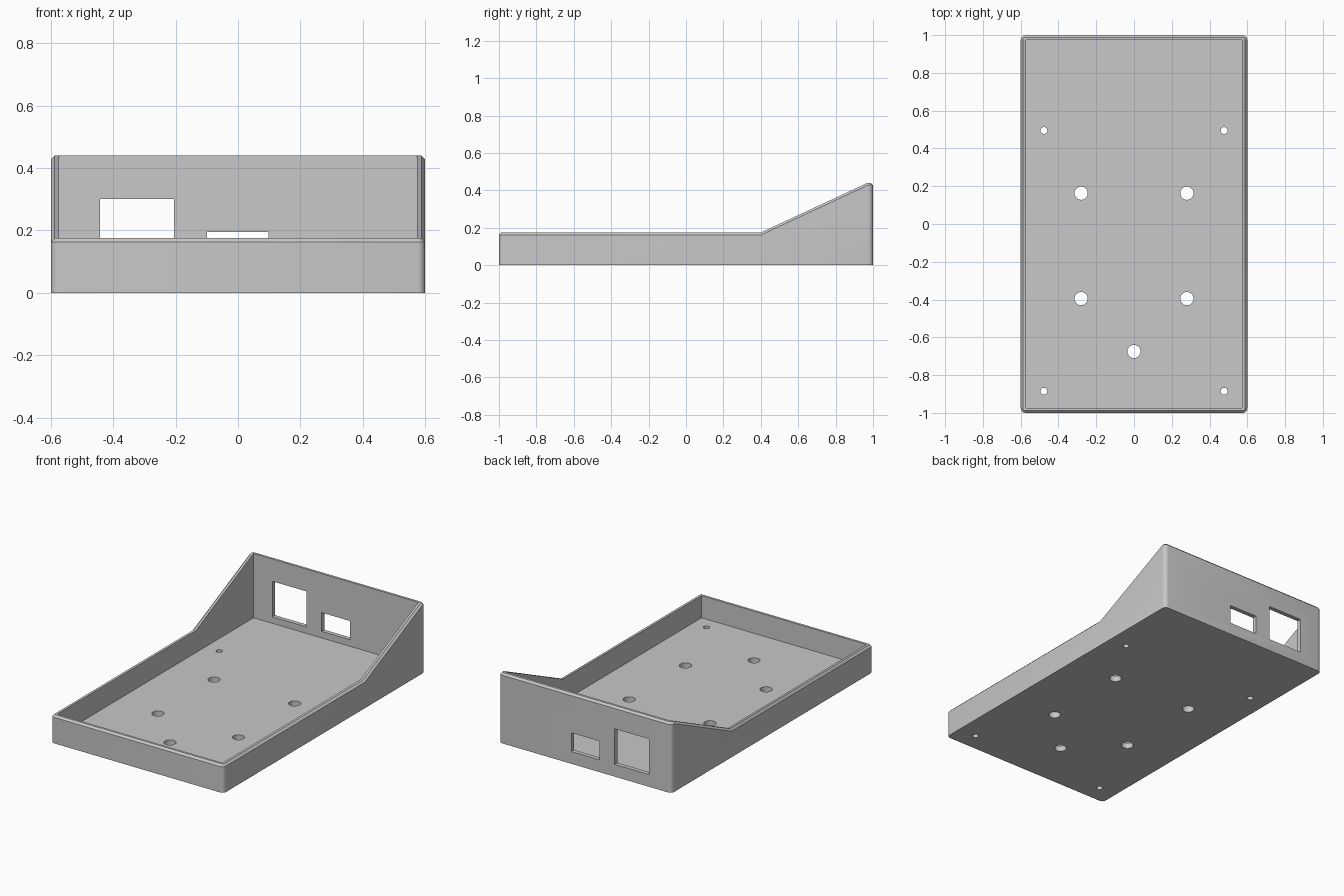
import bpy
import bmesh

cube = bpy.data.objects.get("Cube")
if cube:
    bpy.data.objects.remove(cube, do_unlink=True)

HALF_X, HALF_Y = 0.6, 1.0
WALL, FLOOR = 0.027, 0.036
LOW, HIGH = 0.175, 0.44
CORNER, CHAMFER = 0.025, 0.012

grey = bpy.data.materials.new("light grey plastic")
grey.use_nodes = True
colour = (0.58, 0.58, 0.58, 1)
grey.diffuse_color = colour
grey.node_tree.nodes["Principled BSDF"].inputs["Base Color"].default_value = colour


def add_object(name, bm):
    mesh = bpy.data.meshes.new(name)
    bmesh.ops.recalc_face_normals(bm, faces=bm.faces)
    bm.to_mesh(mesh)
    bm.free()
    mesh.materials.append(grey)
    obj = bpy.data.objects.new(name, mesh)
    bpy.context.collection.objects.link(obj)
    return obj


def box(name, low, high):
    bm = bmesh.new()
    bmesh.ops.create_cube(bm, size=1)
    for v in bm.verts:
        for i in range(3):
            v.co[i] = low[i] if v.co[i] < 0 else high[i]
    return add_object(name, bm)


def peg(name, x, y, radius):
    bm = bmesh.new()
    bmesh.ops.create_cone(bm, cap_ends=True, segments=32,
                          radius1=radius, radius2=radius, depth=0.2)
    bmesh.ops.translate(bm, verts=bm.verts, vec=(x, y, 0))
    return add_object(name, bm)


def cut(target, cutter):
    cutter.hide_render = True
    mod = target.modifiers.new("cut", "BOOLEAN")
    mod.operation = "DIFFERENCE"
    mod.solver = "EXACT"
    mod.object = cutter
    bpy.context.view_layer.objects.active = target
    bpy.ops.object.modifier_apply(modifier=mod.name)
    bpy.data.objects.remove(cutter, do_unlink=True)


# Solid body: side profile with the raised back, extruded across the width
profile = [(-HALF_Y, 0), (HALF_Y, 0), (HALF_Y, HIGH), (0.97, HIGH),
           (0.4, LOW), (-HALF_Y, LOW)]
bm = bmesh.new()
side = bm.faces.new([bm.verts.new((-HALF_X, y, z)) for y, z in profile])
sweep = bmesh.ops.extrude_face_region(bm, geom=[side])
bmesh.ops.translate(bm, vec=(2 * HALF_X, 0, 0),
                    verts=[g for g in sweep["geom"] if isinstance(g, bmesh.types.BMVert)])
bmesh.ops.recalc_face_normals(bm, faces=bm.faces)

# Rounded upright corners
uprights = [e for e in bm.edges
            if abs(e.verts[0].co.z - e.verts[1].co.z) > 0.1
            and all(abs(abs(v.co.y) - HALF_Y) < 1e-4 for v in e.verts)]
bmesh.ops.bevel(bm, geom=uprights, offset=CORNER, segments=5, profile=0.5,
                affect="EDGES", clamp_overlap=False)

# Chamfered outer rim
bm.normal_update()
rim = [e for e in bm.edges
       if sorted(f.normal.z > 0.5 for f in e.link_faces) == [False, True]]
bmesh.ops.bevel(bm, geom=rim, offset=CHAMFER, segments=1,
                affect="EDGES", clamp_overlap=False)
tray = add_object("enclosure_tray", bm)

# Open interior
inner_x, inner_y = HALF_X - WALL, HALF_Y - WALL
cut(tray, box("interior_cutter", (-inner_x, -inner_y, FLOOR), (inner_x, inner_y, 1)))

# Connector openings in the back wall
for x0, x1, top in [(-0.443, -0.205, 0.30), (-0.1, 0.097, 0.195)]:
    cut(tray, box("opening_cutter", (x0, 0.9, 0.077), (x1, 1.1, top)))

# Mounting and cable holes in the floor
holes = [(0, -0.675, 0.035)]
for sx in (-1, 1):
    holes += [(sx * 0.28, y, 0.035) for y in (0.163, -0.395)]
    holes += [(sx * 0.477, y, 0.018) for y in (0.495, -0.885)]
for x, y, radius in holes:
    cut(tray, peg("hole_cutter", x, y, radius))

# Smooth curved corners and hole walls, crisp edges elsewhere
bpy.ops.object.select_all(action="DESELECT")
tray.select_set(True)
bpy.context.view_layer.objects.active = tray
bpy.ops.object.shade_smooth_by_angle(angle=0.5)
